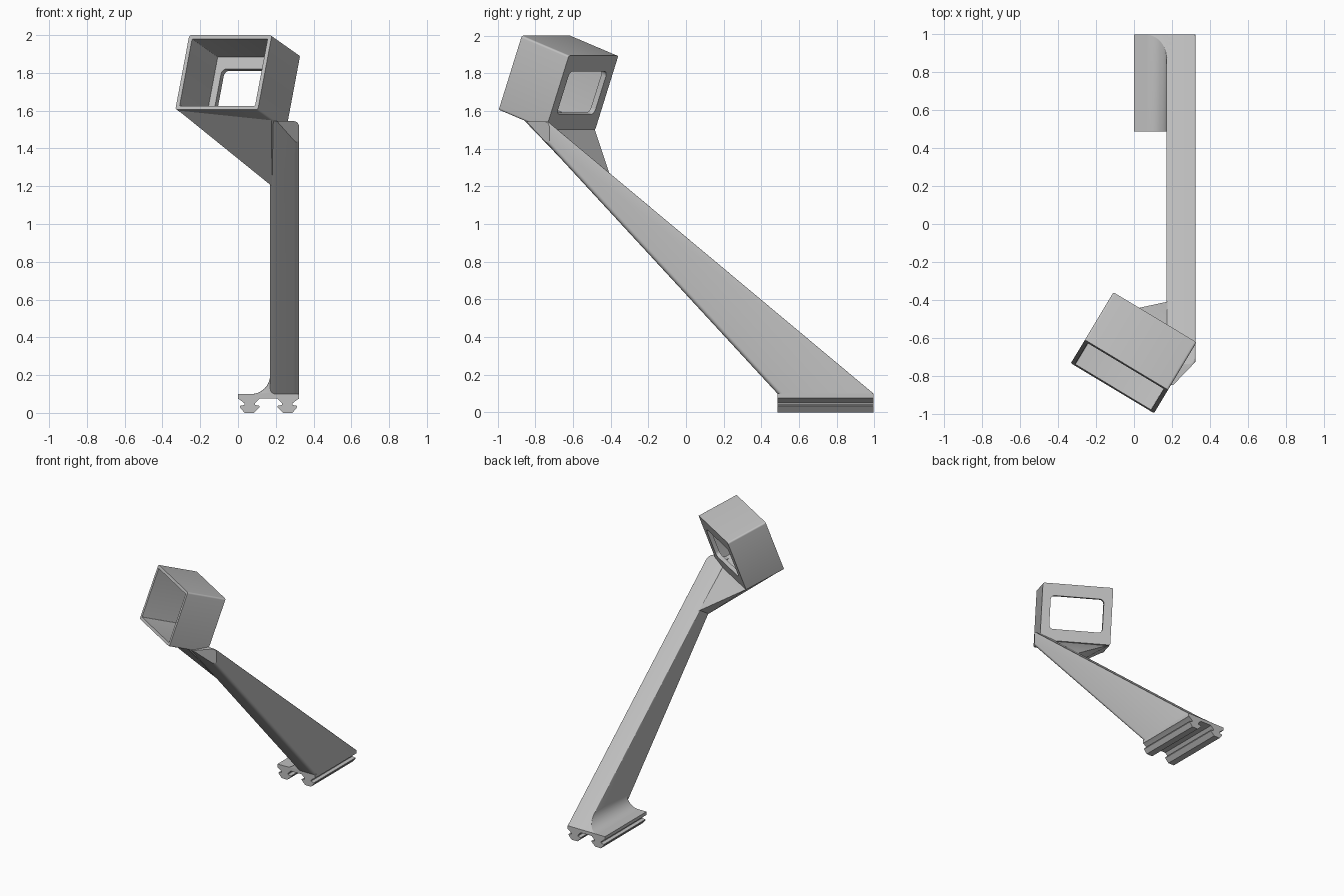
import bpy, bmesh, math
from mathutils import Matrix, Vector

cube = bpy.data.objects.get("Cube")
if cube:
    bpy.data.objects.remove(cube, do_unlink=True)

grey = bpy.data.materials.new("plain grey")
grey.use_nodes = True
COLOUR = (0.52, 0.52, 0.52, 1)
grey.diffuse_color = COLOUR
grey.node_tree.nodes["Principled BSDF"].inputs["Base Color"].default_value = COLOUR


def finish(name, bm):
    bmesh.ops.recalc_face_normals(bm, faces=bm.faces)
    mesh = bpy.data.meshes.new(name)
    bm.to_mesh(mesh)
    bm.free()
    mesh.materials.append(grey)
    obj = bpy.data.objects.new(name, mesh)
    bpy.context.collection.objects.link(obj)
    bpy.ops.object.select_all(action='DESELECT')
    obj.select_set(True)
    bpy.context.view_layer.objects.active = obj
    bpy.ops.object.shade_smooth_by_angle(angle=math.radians(30))
    return obj


def rounded_rect(u0, u1, v0, v1, low, high, steps=5):
    """Rounded rectangle with one radius at the low v side, another at the high."""
    pts = []
    corners = [(u1, v1, -1, -1, high), (u0, v1, 1, -1, high),
               (u0, v0, 1, 1, low), (u1, v0, -1, 1, low)]
    for k, (u, v, su, sv, r) in enumerate(corners):
        for i in range(steps + 1):
            a = math.pi / 2 * (k + i / steps)
            pts.append((u + su * r + r * math.cos(a), v + sv * r + r * math.sin(a)))
    return pts


def loft(loops, ring=False):
    """Skin equal loops; either cap the ends or join last to first."""
    bm = bmesh.new()
    rows = [[bm.verts.new(p) for p in loop] for loop in loops]
    n = len(rows[0])
    pairs = list(zip(rows, rows[1:])) + ([(rows[-1], rows[0])] if ring else [])
    for a, b in pairs:
        for i in range(n):
            j = (i + 1) % n
            bm.faces.new((a[i], a[j], b[j], b[i]))
    if not ring:
        bm.faces.new(rows[0])
        bm.faces.new(rows[-1])
    return bm


# Measures of the slanted arm
LEFT, RIGHT = 0.17, 0.323
BASE, TOP = 0.10, 1.545
FRONT, BACK = 0.485, 0.995


def arm_front(z):
    return FRONT - (z - BASE) * 0.922


def arm_back(z):
    return BACK - (z - BASE) * 1.197


# Slanted arm, rounded towards the top right corner
layers = [(BASE, 0), (TOP - 0.03, 0)]
for i in range(1, 6):
    a = math.pi / 2 * i / 5
    layers.append((TOP - 0.03 + 0.03 * math.sin(a), 0.03 * (1 - math.cos(a))))
loops = []
for z, inset in layers:
    rect = rounded_rect(LEFT, RIGHT - inset, arm_front(z), arm_back(z), 0.028, 0.008)
    loops.append([(x, y, z) for x, y in rect])
bm = loft(loops)
# Vertical cut on the front right corner of the arm's end
bmesh.ops.remove_doubles(bm, verts=bm.verts, dist=0.00001)
cut = bmesh.ops.bisect_plane(bm, geom=bm.verts[:] + bm.edges[:] + bm.faces[:],
                             plane_co=(RIGHT, -0.725, 0), plane_no=(0.135, -0.13, 0),
                             clear_outer=True)
edges = [e for e in cut["geom_cut"] if isinstance(e, bmesh.types.BMEdge)]
bmesh.ops.holes_fill(bm, edges=edges)
finish("arm", bm)

# Concave fillet between the foot and the arm
loops = []
R = 0.10
for i in range(11):
    a = math.pi / 2 * i / 10
    z = BASE + R * (1 - math.cos(a))
    x = LEFT - R + R * math.sin(a)
    rect = rounded_rect(x, LEFT + 0.03, FRONT, arm_back(z), 0.004, 0.004)
    loops.append([(u, v, z) for u, v in rect])
finish("foot_fillet", loft(loops))

# Foot: plate with two mirrored mounting rails
half = [(0, 0.10), (0, 0.075), (0.01, 0.07), (0.035, 0.05), (0.035, 0.042),
        (0.01, 0.037), (0.01, 0.03), (0.035, 0), (0.085, 0), (0.115, 0.03),
        (0.115, 0.037), (0.09, 0.042), (0.09, 0.05), (0.115, 0.075)]
profile = half + [(RIGHT - x, z) for x, z in reversed(half)]
finish("foot", loft([[(x, y, z) for x, z in profile] for y in (FRONT, BACK)]))

# Tilted box, open at the front, with a window in its back wall
W, D, H, T = 0.51, 0.31, 0.42, 0.022
place = (Matrix.Translation((-0.332, -0.732, 1.605))
         @ Matrix.Rotation(math.radians(-31), 4, 'Z')
         @ Matrix.Rotation(math.radians(-20), 4, 'X'))


def frame(inset_u, inset_v, depth, r):
    rect = rounded_rect(inset_u, W - inset_u, inset_v, H - inset_v, r, r)
    return [place @ Vector((u, depth, v)) for u, v in rect]


WU, WV = 0.062, 0.088
finish("box", loft([
    frame(0, 0, 0, 0.012), frame(0, 0, D, 0.012),
    frame(WU, WV, D, 0.03), frame(WU, WV, D - 0.03, 0.03),
    frame(T, T, D - 0.03, 0.004), frame(T, T, 0, 0.004)], ring=True))

# Bracket: hull from the underside of the box to the arm
lift = 0.005
bracket = [place @ Vector(p) for p in (
    (0.005, 0.002, lift), (0.005, D - 0.002, lift),
    (W - 0.005, D / 2, lift), (W - 0.005, D - 0.002, lift))]
for z, y in ((1.20, arm_front(1.20) + 0.006), (1.27, arm_back(1.27) - 0.002)):
    bracket.append(Vector((LEFT + 0.01, y, z)))
bm = bmesh.new()
for p in bracket:
    bm.verts.new(p)
bmesh.ops.convex_hull(bm, input=bm.verts)
finish("bracket", bm)
